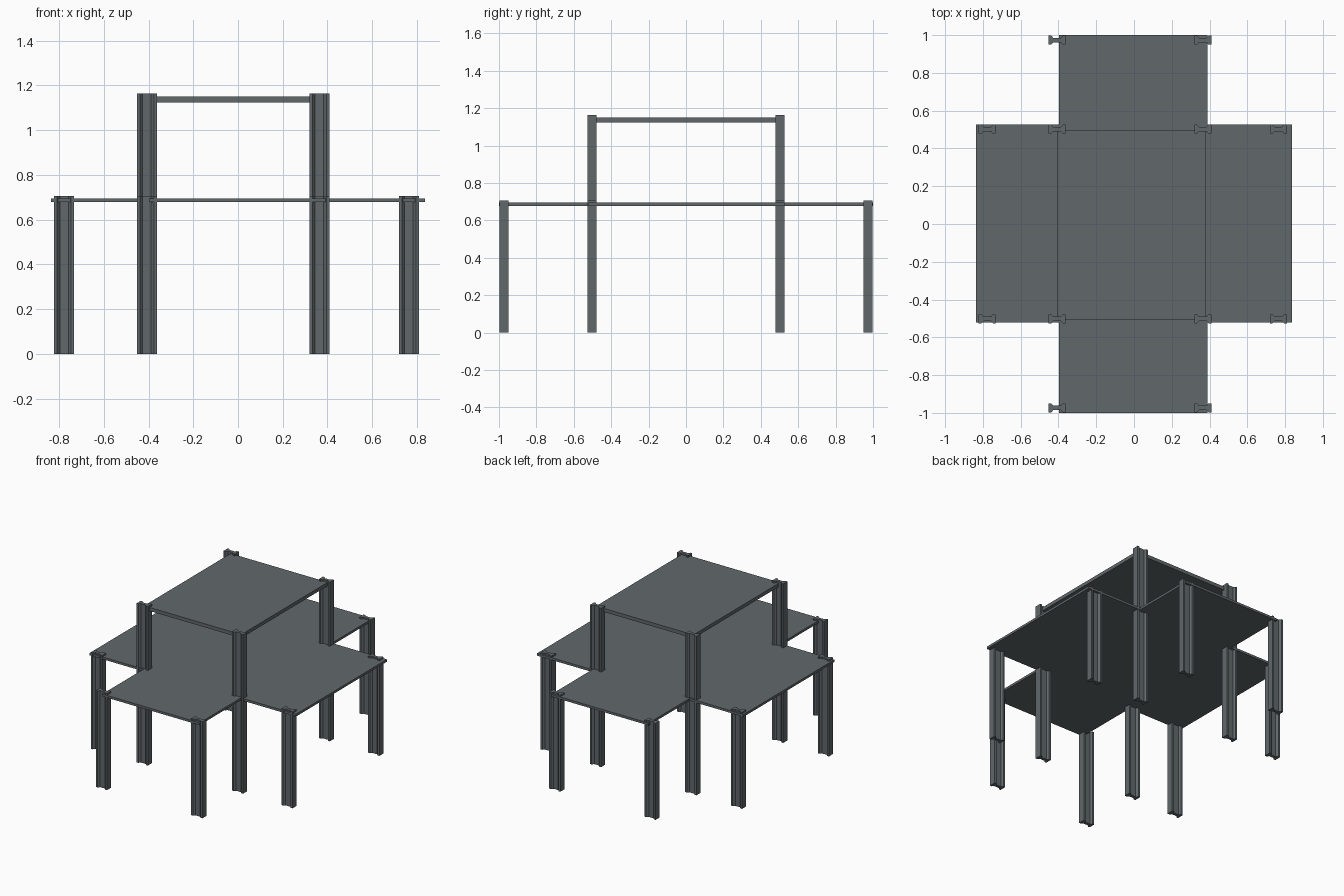
import bpy, bmesh

if "Cube" in bpy.data.objects:
    bpy.data.objects.remove(bpy.data.objects["Cube"])

# single slate grey used by every part
slate = bpy.data.materials.new("slate grey")
slate.diffuse_color = (0.12, 0.138, 0.145, 1)
slate.use_nodes = True
slate.node_tree.nodes["Principled BSDF"].inputs["Base Color"].default_value = slate.diffuse_color


def prism(name, outline, z0, z1, cx=0.0, cy=0.0):
    """Extrude a counter-clockwise outline from z0 to z1."""
    bm = bmesh.new()
    base = bm.faces.new([bm.verts.new((cx + x, cy + y, z0)) for x, y in outline])
    top = bmesh.ops.extrude_face_region(bm, geom=[base])["geom"]
    for v in top:
        if isinstance(v, bmesh.types.BMVert):
            v.co.z = z1
    bmesh.ops.recalc_face_normals(bm, faces=bm.faces[:])
    mesh = bpy.data.meshes.new(name)
    bm.to_mesh(mesh)
    bm.free()
    mesh.materials.append(slate)
    ob = bpy.data.objects.new(name, mesh)
    bpy.context.collection.objects.link(ob)
    return ob


def rect(x0, x1, y0, y1):
    return [(x0, y0), (x1, y0), (x1, y1), (x0, y1)]


# waisted column section, from one quarter mirrored around
quarter = [(0.045, 0.024), (0.031, 0.024), (0.019, 0.011)]
section = (quarter
           + [(-x, y) for x, y in reversed(quarter)]
           + [(-x, -y) for x, y in quarter]
           + [(x, -y) for x, y in reversed(quarter)])

# columns: tall inner ones, short ones under the four wings
for sy in (-1, 1):
    for x in (-0.407, 0.364):
        prism("tall_column", section, 0, 1.163, x, 0.502 * sy)
        prism("short_column", section, 0, 0.706, x, 0.973 * sy)
    for x in (-0.777, 0.764):
        prism("short_column", section, 0, 0.706, x, 0.502 * sy)

# cross-shaped lower roof
xl, xr, yb, yf = -0.398, 0.39, 0.528, -0.522
cross = [(xl, -1), (xr, -1), (xr, yf), (0.836, yf), (0.836, yb), (xr, yb),
         (xr, 1), (xl, 1), (xl, yb), (-0.836, yb), (-0.836, yf), (xl, yf)]
prism("lower_roof", cross, 0.678, 0.695)

# raised centre roof
prism("upper_roof", rect(-0.406, 0.381, -0.507, 0.495), 1.124, 1.15)
